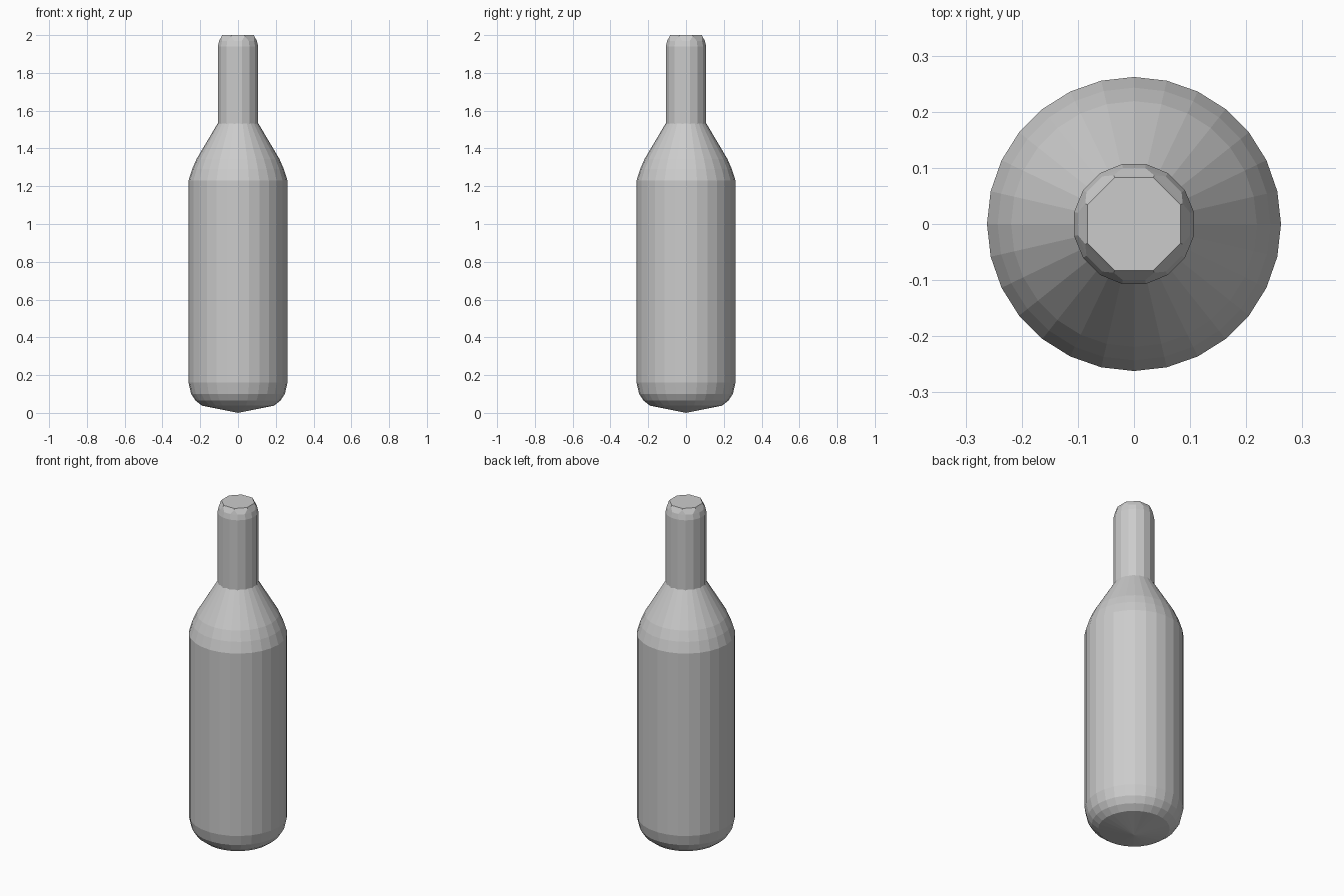
import bpy
import bmesh
from math import cos, sin, tau

old = bpy.data.objects.get("Cube")
if old:
    bpy.data.objects.remove(old)

GREY = (0.6, 0.6, 0.6, 1)
grey = bpy.data.materials.new("plain grey")
grey.use_nodes = True
grey.diffuse_color = GREY
grey.node_tree.nodes["Principled BSDF"].inputs["Base Color"].default_value = GREY


def ring(bm, radius, z, sides, turn=0.0):
    """Ring of vertices; turn is a fraction of one side."""
    return [bm.verts.new((radius * cos(tau * (i + turn) / sides),
                          radius * sin(tau * (i + turn) / sides), z))
            for i in range(sides)]


def skin(bm, a, b):
    for i in range(len(a)):
        j = (i + 1) % len(a)
        bm.faces.new((a[i], a[j], b[j], b[i]))


def finish(bm, name):
    bmesh.ops.recalc_face_normals(bm, faces=bm.faces)
    mesh = bpy.data.meshes.new(name)
    bm.to_mesh(mesh)
    bm.free()
    mesh.materials.append(grey)
    obj = bpy.data.objects.new(name, mesh)
    bpy.context.collection.objects.link(obj)
    return obj


# Body: straight wall, rounded shoulder and foot, shallow pointed base
BODY = [(0.19, 0.038), (0.225, 0.065), (0.248, 0.1), (0.262, 0.16),
        (0.262, 1.23), (0.243, 1.29), (0.219, 1.345), (0.106, 1.535)]
bm = bmesh.new()
rings = [ring(bm, r, z, 28) for r, z in BODY]
for lower, upper in zip(rings, rings[1:]):
    skin(bm, lower, upper)
tip = bm.verts.new((0, 0, 0))
for a, b in zip(rings[0], rings[0][1:] + rings[0][:1]):
    bm.faces.new((a, tip, b))
bm.faces.new(rings[-1])
finish(bm, "bottle_body")

# Neck: round tube whose rim is drawn in to an eight-sided top
bm = bmesh.new()
rings = [ring(bm, r, z, 16, 0.5) for r, z in [(0.109, 1.53), (0.109, 1.94), (0.102, 1.97)]]
skin(bm, rings[0], rings[1])
skin(bm, rings[1], rings[2])
bm.faces.new(rings[0])
rim = ring(bm, 0.094, 1.993, 8, 0.5)
for i in range(8):
    # each rim corner sits between two neck corners
    a, b, c = (rings[2][(2 * i + k) % 16] for k in (0, 1, 2))
    bm.faces.new((a, b, rim[i]))
    bm.faces.new((b, c, rim[(i + 1) % 8], rim[i]))
top = ring(bm, 0.09, 2.0, 8, 0.5)
skin(bm, rim, top)
bm.faces.new(top)
finish(bm, "bottle_neck")
